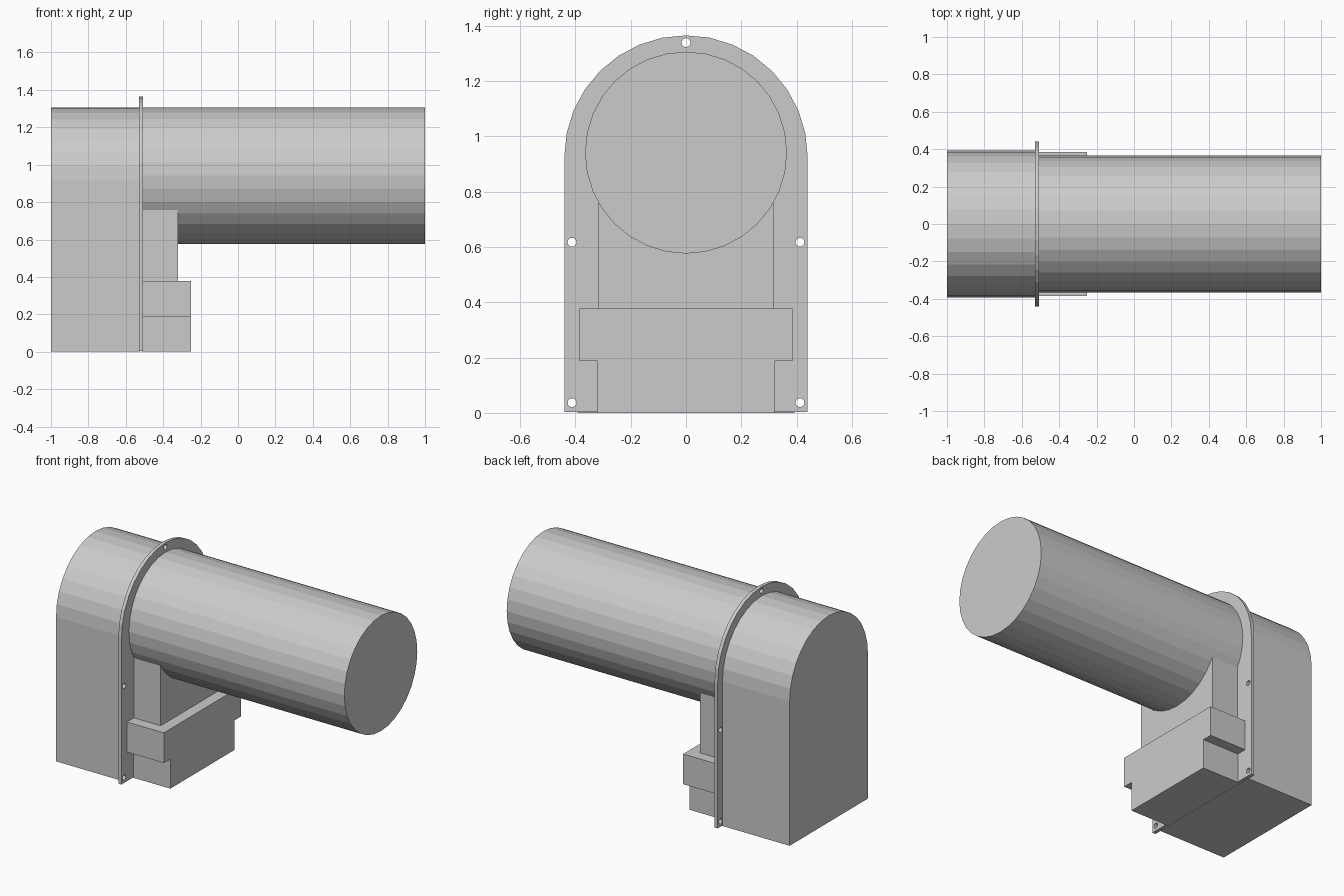
import bpy, bmesh, math
from mathutils import Vector

cube = bpy.data.objects.get("Cube")
if cube:
    bpy.data.objects.remove(cube, do_unlink=True)

grey = bpy.data.materials.new("light_grey")
grey.use_nodes = True
colour = (0.6, 0.6, 0.6, 1)
grey.diffuse_color = colour
grey.node_tree.nodes["Principled BSDF"].inputs["Base Color"].default_value = colour


def arc(cy, cz, r, steps, sweep):
    """Points in the y-z plane, counter-clockwise from +y."""
    return [(cy + r * math.cos(sweep * i / steps), cz + r * math.sin(sweep * i / steps))
            for i in range(steps + (sweep < 6))]


def arch(half, spring, base=0.0):
    return [(-half, base), (half, base)] + arc(0, spring, half, 16, math.pi)


def rect(half, z0, z1):
    return [(-half, z0), (half, z0), (half, z1), (-half, z1)]


def extrude_x(name, profiles, x0, x1):
    """Extrude closed y-z profiles from x0 to x1."""
    bm = bmesh.new()
    for pts in profiles:
        face = bm.faces.new([bm.verts.new((x0, y, z)) for y, z in pts])
        ext = bmesh.ops.extrude_face_region(bm, geom=[face], use_keep_orig=True)
        verts = [g for g in ext["geom"] if isinstance(g, bmesh.types.BMVert)]
        bmesh.ops.translate(bm, verts=verts, vec=Vector((x1 - x0, 0, 0)))
    bmesh.ops.recalc_face_normals(bm, faces=bm.faces)
    mesh = bpy.data.meshes.new(name)
    bm.to_mesh(mesh)
    bm.free()
    mesh.materials.append(grey)
    obj = bpy.data.objects.new(name, mesh)
    bpy.context.collection.objects.link(obj)
    return obj


# Rear housing and main barrel
extrude_x("rear_housing", [arch(0.392, 0.915)], -1.0, -0.525)
extrude_x("barrel", [arc(0, 0.941, 0.365, 32, math.tau)], -0.515, 1.0)

# Mounting flange with five bolt holes
flange = extrude_x("mounting_flange", [arch(0.44, 0.925, 0.003)], -0.53, -0.508)
spots = [(0, 1.339)] + [(s * 0.412, z) for s in (-1, 1) for z in (0.037, 0.617)]
cutter = extrude_x("bolt_hole_cutter",
                   [arc(y, z, 0.016, 16, math.tau) for y, z in spots], -0.6, -0.45)
cutter.hide_render = True
cut = flange.modifiers.new("bolt_holes", "BOOLEAN")
cut.operation = "DIFFERENCE"
cut.solver = "EXACT"
cut.object = cutter
bpy.context.view_layer.objects.active = flange
bpy.ops.object.modifier_apply(modifier=cut.name)
bpy.data.objects.remove(cutter, do_unlink=True)

# Support post under the barrel
extrude_x("support_post", [rect(0.317, 0.37, 0.759)], -0.515, -0.32)

# Stepped foot: wide upper ledge over a narrower base
foot = [(-0.32, 0), (0.32, 0), (0.32, 0.187), (0.385, 0.187),
        (0.385, 0.378), (-0.385, 0.378), (-0.385, 0.187), (-0.32, 0.187)]
extrude_x("stepped_foot", [foot], -0.515, -0.25)
